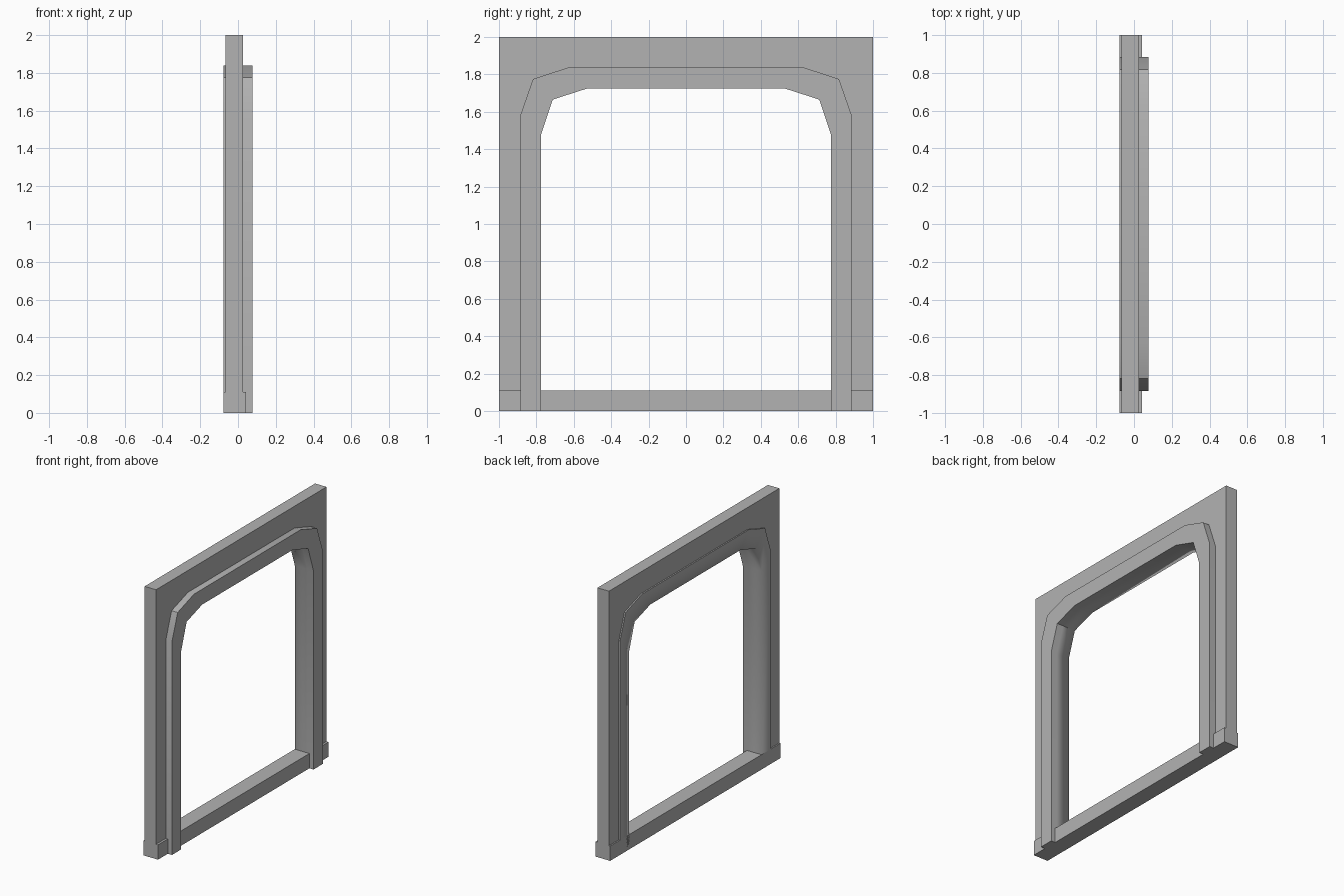
import bpy, bmesh, math
from mathutils import Vector

if "Cube" in bpy.data.objects:
    bpy.data.objects.remove(bpy.data.objects["Cube"])

grey = bpy.data.materials.new("mid_grey")
grey.diffuse_color = (0.45, 0.45, 0.45, 1)
grey.use_nodes = True
grey.node_tree.nodes["Principled BSDF"].inputs["Base Color"].default_value = grey.diffuse_color


def new_object(name, bm):
    mesh = bpy.data.meshes.new(name)
    bm.to_mesh(mesh)
    bm.free()
    mesh.materials.append(grey)
    obj = bpy.data.objects.new(name, mesh)
    bpy.context.collection.objects.link(obj)
    return obj


def mirrored(half):
    """Complete a half outline (y, z) with its mirror image across y = 0."""
    return half + [(-y, z) for y, z in reversed(half)]


def arch_band(outer, inner, x0, x1):
    """Quad strip between two matching outlines, extruded from x0 to x1."""
    bm = bmesh.new()
    a = [bm.verts.new((x0, y, z)) for y, z in mirrored(outer)]
    b = [bm.verts.new((x0, y, z)) for y, z in mirrored(inner)]
    for i in range(len(a) - 1):
        bm.faces.new((a[i], a[i + 1], b[i + 1], b[i]))
    ext = bmesh.ops.extrude_face_region(bm, geom=bm.faces[:], use_keep_orig=True)
    moved = [v for v in ext["geom"] if isinstance(v, bmesh.types.BMVert)]
    bmesh.ops.translate(bm, verts=moved, vec=(x1 - x0, 0, 0))
    bmesh.ops.recalc_face_normals(bm, faces=bm.faces)
    return bm


def box(name, lo, hi):
    bm = bmesh.new()
    bmesh.ops.create_cube(bm, size=1)
    for v in bm.verts:
        v.co = [hi[i] if v.co[i] > 0 else lo[i] for i in range(3)]
    return new_object(name, bm)


# Half outlines from the foot up to the head
wall_edge = [(1.0, 0), (1.0, 1.583), (1.0, 2.0), (0.626, 2.0)]
trim_outer = [(0.885, 0), (0.885, 1.583), (0.818, 1.775), (0.626, 1.838)]
trim_inner = [(0.776, 0), (0.776, 1.475), (0.713, 1.665), (0.53, 1.724)]
BACK, FRONT, SPLIT = -0.077, 0.077, 0.027

# Wall panel around the doorway
new_object("wall_panel", arch_band(wall_edge, trim_outer, -0.067, SPLIT))

# Raised door trim: a loop runs round it level with the wall's front
trim = arch_band(trim_outer, trim_inner, BACK, FRONT)
bmesh.ops.bisect_plane(trim, geom=trim.verts[:] + trim.edges[:] + trim.faces[:],
                       plane_co=(SPLIT, 0, 0), plane_no=(1, 0, 0))
trim.normal_update()
centre = Vector((0, 0, 0.9))
for f in trim.faces:
    f.smooth = True
for e in trim.edges:
    mid = (e.verts[0].co + e.verts[1].co) / 2
    on_back = all(abs(v.co.x - BACK) < 1e-4 for v in e.verts)
    on_split = all(abs(v.co.x - SPLIT) < 1e-4 for v in e.verts)
    # The back rim of the opening is softened, every other corner is crisp
    inner_rim = on_back and mid.z > 0.01 and any(
        abs(f.normal.x) < 0.5 and f.normal.dot(centre - mid) > 0
        for f in e.link_faces)
    crisp = e.calc_face_angle(0) > math.radians(30)
    e.smooth = not (on_split or (crisp and not inner_rim))
new_object("door_trim", trim)

# Threshold running along the base
box("threshold", (BACK, -1.0, 0), (0.043, 1.0, 0.11))
